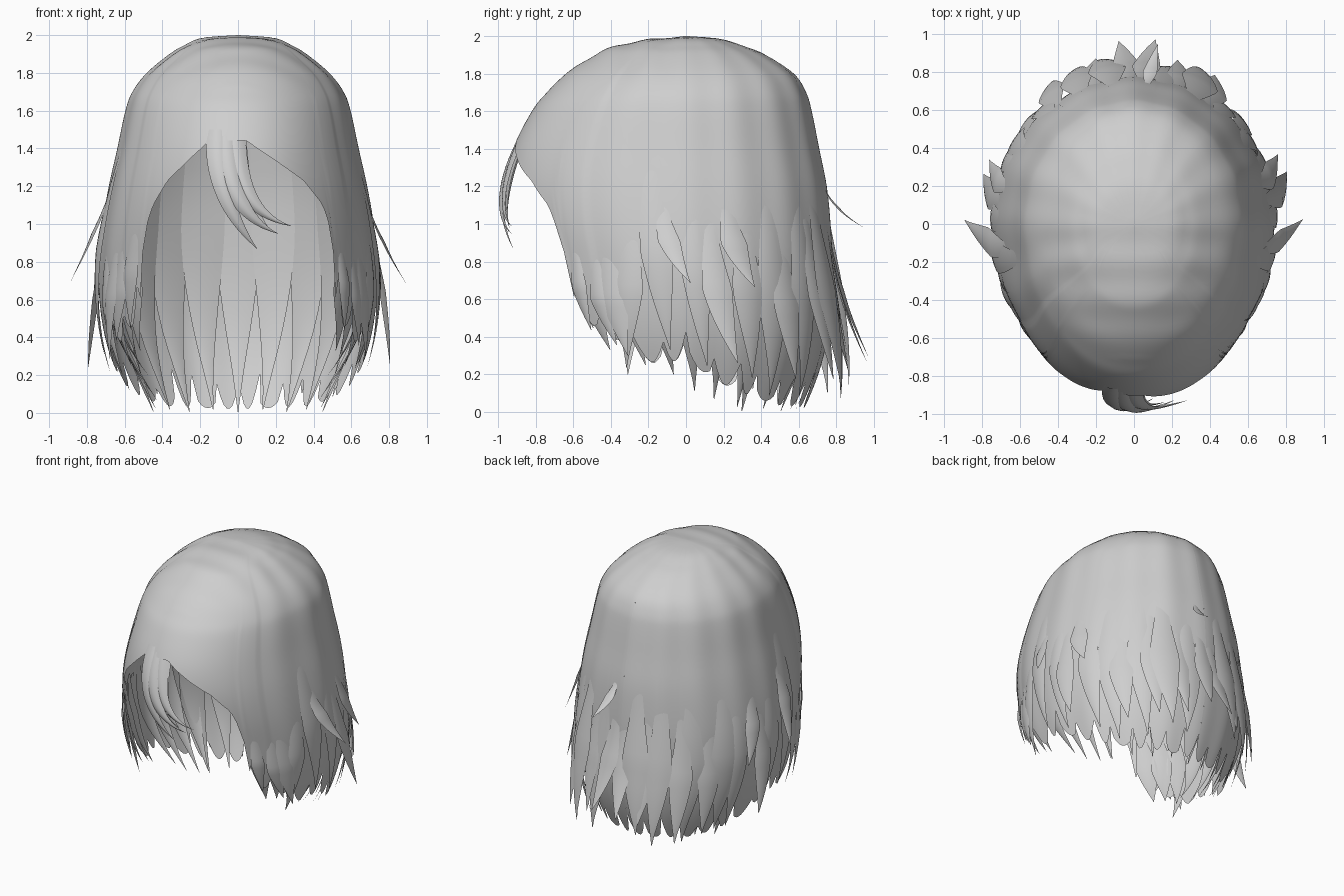
import bpy, bmesh, math, random
from mathutils import Vector

if "Cube" in bpy.data.objects:
    bpy.data.objects.remove(bpy.data.objects["Cube"])

random.seed(7)
hair = bpy.data.materials.new("light_grey_hair")
hair.diffuse_color = (0.62, 0.62, 0.62, 1)
hair.use_nodes = True
hair.node_tree.nodes["Principled BSDF"].inputs["Base Color"].default_value = hair.diffuse_color

# head profile: height, half width, front depth, back depth
PROFILE = [(2.0, 0, 0, 0), (1.985, .19, .2, .18), (1.945, .285, .39, .31), (1.9, .36, .49, .42),
           (1.8, .48, .64, .57), (1.7, .555, .74, .635), (1.6, .592, .82, .665), (1.4, .635, .92, .705),
           (1.2, .68, .96, .745), (1.0, .715, .94, .765), (.8, .735, .88, .775), (.6, .73, .84, .77),
           (.4, .70, .78, .75), (.2, .64, .70, .70), (0, .56, .62, .62)]
# lower edge of the hair: angle from the front, height
HEM = [(0, 1.44), (4, 1.44), (16, 1.35), (31, 1.23), (40, 1.1), (43, .97), (44.5, .62), (50, .48),
       (57, .4), (68, .36), (76, .25), (90, .28), (102, .17), (120, .1), (140, .05), (180, .03)]


def lerp_table(table, x):
    for (x0, y0), (x1, y1) in zip(table, table[1:]):
        if x <= x1:
            return y0 + (y1 - y0) * (x - x0) / (x1 - x0)
    return table[-1][1]


def profile_at(u):
    """Smoothly interpolated profile row at position u."""
    i = min(int(u), len(PROFILE) - 2)
    t = u - i
    p = [Vector(PROFILE[max(0, min(len(PROFILE) - 1, j))]) for j in range(i - 1, i + 3)]
    return (p[1] * 2 + (p[2] - p[0]) * t + (p[0] * 2 - p[1] * 5 + p[2] * 4 - p[3]) * t * t
            + (p[1] * 3 - p[0] - p[2] * 3 + p[3]) * t ** 3) / 2


def u_of(z):
    for i in range(len(PROFILE) - 1):
        z0, z1 = PROFILE[i][0], PROFILE[i + 1][0]
        if z >= z1:
            return i + (z0 - z) / (z0 - z1)
    return len(PROFILE) - 1.0


def on_head(deg, u, out=0.0):
    z, w, f, b = profile_at(u)
    a = math.radians(deg)
    s, c = math.sin(a), math.cos(a)
    depth = f if c > 0 else b
    return Vector(((w + out) * s, -(depth + out) * c, min(2, max(z, 0))))


def sheet(name, rows, flip=False):
    """Skin a grid of points into a smooth surface."""
    bm = bmesh.new()
    grid = [[bm.verts.new(p) for p in row] for row in rows]
    for a, b in zip(grid, grid[1:]):
        for j in range(len(a) - 1):
            bm.faces.new((a[j], b[j], b[j + 1], a[j + 1]))
    bmesh.ops.remove_doubles(bm, verts=bm.verts[:], dist=0.0004)
    if flip:
        bmesh.ops.reverse_faces(bm, faces=bm.faces[:])
    for f in bm.faces:
        f.smooth = True
    mesh = bpy.data.meshes.new(name)
    bm.to_mesh(mesh)
    bm.free()
    mesh.materials.append(hair)
    ob = bpy.data.objects.new(name, mesh)
    bpy.context.collection.objects.link(ob)
    return ob


def taper(t, full=0.42):
    return 1.0 if t < full else max(0.02, 1 - ((t - full) / (1 - full)) ** 1.4)


def lock(name, deg, z0, z1, half, flare=0.0, sway=0.0, lift=0.012, bulge=0.01, root=0.3, flip=False):
    """Pointed lock that rises out of the head surface, its tip flicking outward."""
    rows, n = [], 16
    for k in range(n + 1):
        t = k / n
        u = u_of(z0 + (z1 - z0) * t)
        grow = min(1, t * 2)
        width = half * taper(t) * (root + (1 - root) * grow)
        row = []
        for j in range(-3, 4):
            s = j / 3
            out = -0.006 * (1 - grow) + grow * (lift + bulge * (1 - s * s) * taper(t)) + flare * t ** 2.2
            row.append(on_head(deg + sway * t * t + s * width, u, out))
        rows.append(row)
    return sheet(name, rows, flip)


# main cap with toothed hem
def hem(deg):
    a = abs(deg)
    if deg < 0 and a < 40:
        a = 4 if a < 14 else 4 + (a - 14) * 36 / 26
    z = lerp_table(HEM, a)
    if a > 46:
        tooth = abs(((a - 46) / 11.2) % 1 * 2 - 1) ** 2
        z += (0.12 + 0.08 * math.sin(int((a - 46) / 11.2) * 2.3 + (deg > 0))) * tooth
    return z


cap_rows = []
for k in range(45):
    row = []
    for c in range(241):
        deg = -180 + c * 1.5
        u = u_of(hem(deg)) * k / 44
        ripple = 0.004 * math.cos(math.radians(deg * 16)) * min(1, u / 5) * (abs(deg) > 56)
        p = on_head(deg, u, ripple)
        # faint overlapping folds along the parting
        if p.z > 1.7 and -.7 < p.y < 0:
            p.z -= 0.003 * (1 - math.cos(p.y * 2 * math.pi / .2)) * min(1, (p.z - 1.7) / .15)
        row.append(p)
    cap_rows.append(row)
sheet("hair_cap", cap_rows)

# side and back locks, mirrored with small variations: angle, top, tip, half width, flare, sway
LOCKS = [(49, .95, .42, 4, .0, 3), (57, .9, .35, 5, .02, 6), (64, .95, .3, 5, .05, 5),
         (72, 1.0, .2, 5, .02, -6), (77, 1.4, .3, 6, .02, 5), (84, 1.15, .66, 4, .14, 9),
         (92, 1.2, .24, 6, .03, 6), (101, 1.0, .26, 6, .17, 8), (107, 1.15, .64, 5, .09, 8),
         (113, 1.1, .15, 6, .04, 5), (123, 1.2, .1, 7, .04, 4), (131, 1.0, .16, 6, .12, 4),
         (139, 1.2, .08, 7, .06, 5), (147, 1.0, .14, 6, .2, 3), (155, 1.15, .1, 7, .22, 3),
         (162, 1.0, .2, 6, .18, 3), (169, 1.1, .12, 7, .19, -3), (177, 1.0, .26, 6, .24, -3)]
for side, label in ((1, "right"), (-1, "left")):
    for i, (deg, z0, z1, half, flare, sway) in enumerate(LOCKS):
        r = random.uniform
        lock(f"{label}_lock_{i}", side * (deg + r(-2, 2)), z0 + r(-.08, .08),
             max(.01, z1 + r(-.03, .04)), half + r(-.5, 1), flare, side * sway, 0.006 + r(0, .014))

    # locks under the side hem, curling inward
    for i, (deg, z1, curl) in enumerate(((50, .33, -.03), (58, .3, -.05), (66, .25, -.04), (78, .2, -.14),
                                         (90, .12, -.12), (102, .08, -.12), (114, .04, -.05))):
        lock(f"{label}_under_lock_{i}", side * deg, .95, z1, 6, curl, side * 5, -.02, .01)

# small flick standing off the back
lock("back_flick", 174, 1.2, .98, 3, .18, -2)

# broad inner locks lining the back, tips curling inward
for i in range(9):
    lock(f"inner_back_lock_{i}", 116 + 16 * i, 1.7, .01 + .02 * (i % 2), 10, -.03,
         (4 - i) * 1.2, -.012 - .01 * (i % 2), -.012, 1.0, True)

# fringe strands between the parted front edges
FRINGE = [((-.1, -.87, 1.5), (-.12, -1.01, 1.25), (-.06, -1.02, 1.05), (.1, -.92, .87), .065),
          ((-.06, -.87, 1.5), (-.08, -1.03, 1.22), (.02, -1.02, 1.02), (.21, -.93, .95), .065),
          ((-.02, -.87, 1.5), (-.02, -1.01, 1.22), (.07, -1.0, 1.04), (.28, -.93, .99), .06),
          ((-.06, -.865, 1.5), (-.05, -.97, 1.25), (.02, -.98, 1.1), (.16, -.94, .98), .1)]
for i, (a, b, c, d, half) in enumerate(FRINGE):
    a, b, c, d = map(Vector, (a, b, c, d))
    rows = []
    for k in range(17):
        t = k / 16
        p = a * (1 - t) ** 3 + b * 3 * t * (1 - t) ** 2 + c * 3 * t * t * (1 - t) + d * t ** 3
        rows.append([p + Vector((s * half * taper(t, .15), .03 * s * s * taper(t, .15),
                                 .5 * s * half * t * taper(t, .15))) for s in (-1, -.5, 0, .5, 1)])
    sheet(f"fringe_strand_{i}", rows)
